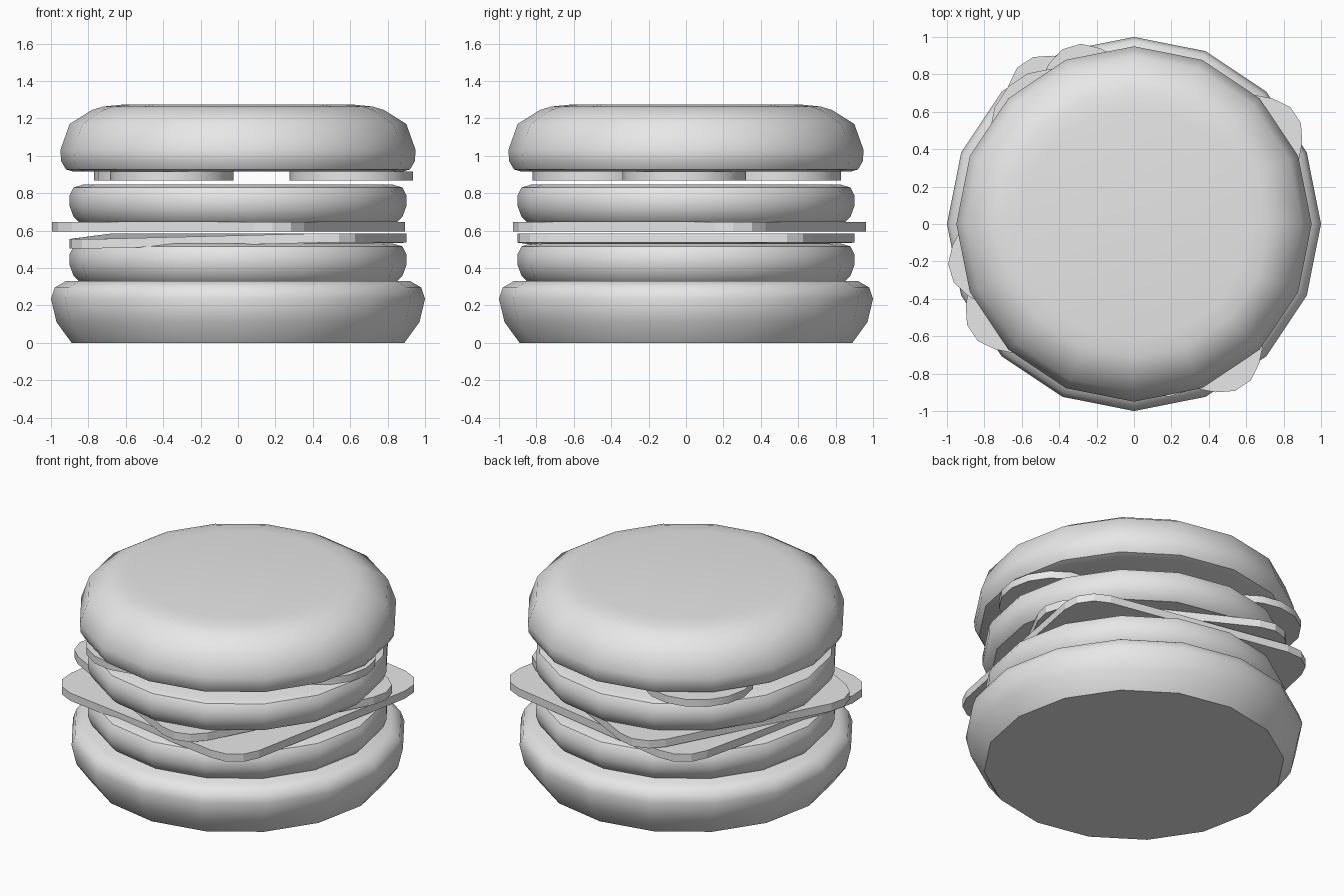
import bpy
import bmesh
from math import pi, cos, sin, radians
from mathutils import Vector, Matrix

cube = bpy.data.objects.get("Cube")
if cube:
    bpy.data.objects.remove(cube, do_unlink=True)

# One plain grey for every layer
grey = bpy.data.materials.new("plain_grey")
grey.use_nodes = True
colour = (0.8, 0.8, 0.8, 1)
grey.diffuse_color = colour
grey.node_tree.nodes["Principled BSDF"].inputs["Base Color"].default_value = colour


def finish(name, bm, smooth=True):
    """Turn a bmesh into a named object with smooth or flat shading."""
    bmesh.ops.recalc_face_normals(bm, faces=bm.faces)
    for face in bm.faces:
        face.smooth = smooth
    mesh = bpy.data.meshes.new(name)
    bm.to_mesh(mesh)
    bm.free()
    if smooth:
        mesh.set_sharp_from_angle(angle=radians(42))
    mesh.materials.append(grey)
    obj = bpy.data.objects.new(name, mesh)
    bpy.context.collection.objects.link(obj)
    return obj


def loft(name, loops, smooth=True):
    """Skin a stack of closed loops and cap both ends."""
    bm = bmesh.new()
    rings = [[bm.verts.new(p) for p in loop] for loop in loops]
    count = len(rings[0])
    for low, high in zip(rings, rings[1:]):
        for i in range(count):
            j = (i + 1) % count
            bm.faces.new((low[i], low[j], high[j], high[i]))
    bm.faces.new(rings[0][::-1])
    bm.faces.new(rings[-1])
    return finish(name, bm, smooth)


def disc(name, profile, centre=(0, 0), base=0, sides=16):
    """Round layer from a (radius, height) profile."""
    turns = [2 * pi * i / sides for i in range(sides)]
    loft(name, [[(centre[0] + r * cos(a), centre[1] + r * sin(a), base + z)
                 for a in turns] for r, z in profile])


def slice_of_cheese(name, half, angle, centre, base, droop=0):
    """Thin square with rounded corners; the left front corner may droop."""
    radius = 0.2
    turn = Matrix.Rotation(radians(angle), 3, "Z")
    outline = []
    for quarter in range(4):
        start = quarter * pi / 2
        mid = start + pi / 4
        corner = Vector((cos(mid), sin(mid), 0)) * (half - radius) * 2 ** 0.5
        for step in range(4):
            a = start + step * pi / 6
            point = corner + radius * Vector((cos(a), sin(a), 0))
            sag = droop if quarter == 2 else 0
            outline.append(turn @ point + Vector((*centre, base - sag)))
    lift = Vector((0, 0, 0.05))
    loft(name, [outline, [p + lift for p in outline]], smooth=False)


# Buns
disc("bottom_bun", [(0.89, 0), (0.97, 0.11), (1, 0.235), (0.98, 0.295), (0.92, 0.33)])
disc("top_bun", [(0.88, 0.915), (0.92, 0.927), (0.945, 0.97), (0.95, 1.03), (0.9, 1.17),
                 (0.78, 1.245), (0.72, 1.263), (0.62, 1.273)])

# Patties
patty = [(0.85, 0), (0.88, 0.03), (0.9, 0.085), (0.9, 0.145), (0.88, 0.185), (0.83, 0.2)]
for name, height in (("lower_patty", 0.33), ("upper_patty", 0.645)):
    disc(name, patty, base=height)

# Cheese slices
slice_of_cheese("lower_cheese", 0.8, -11, (0, 0), 0.535, droop=0.03)
slice_of_cheese("upper_cheese", 0.75, -28, (-0.05, 0.02), 0.595)

# Pickles
for i, spot in enumerate([(0.605, -0.01), (-0.355, -0.49), (-0.44, 0.5)]):
    disc(f"pickle_{i + 1}", [(0.33, 0), (0.33, 0.047)], centre=spot, base=0.868)
